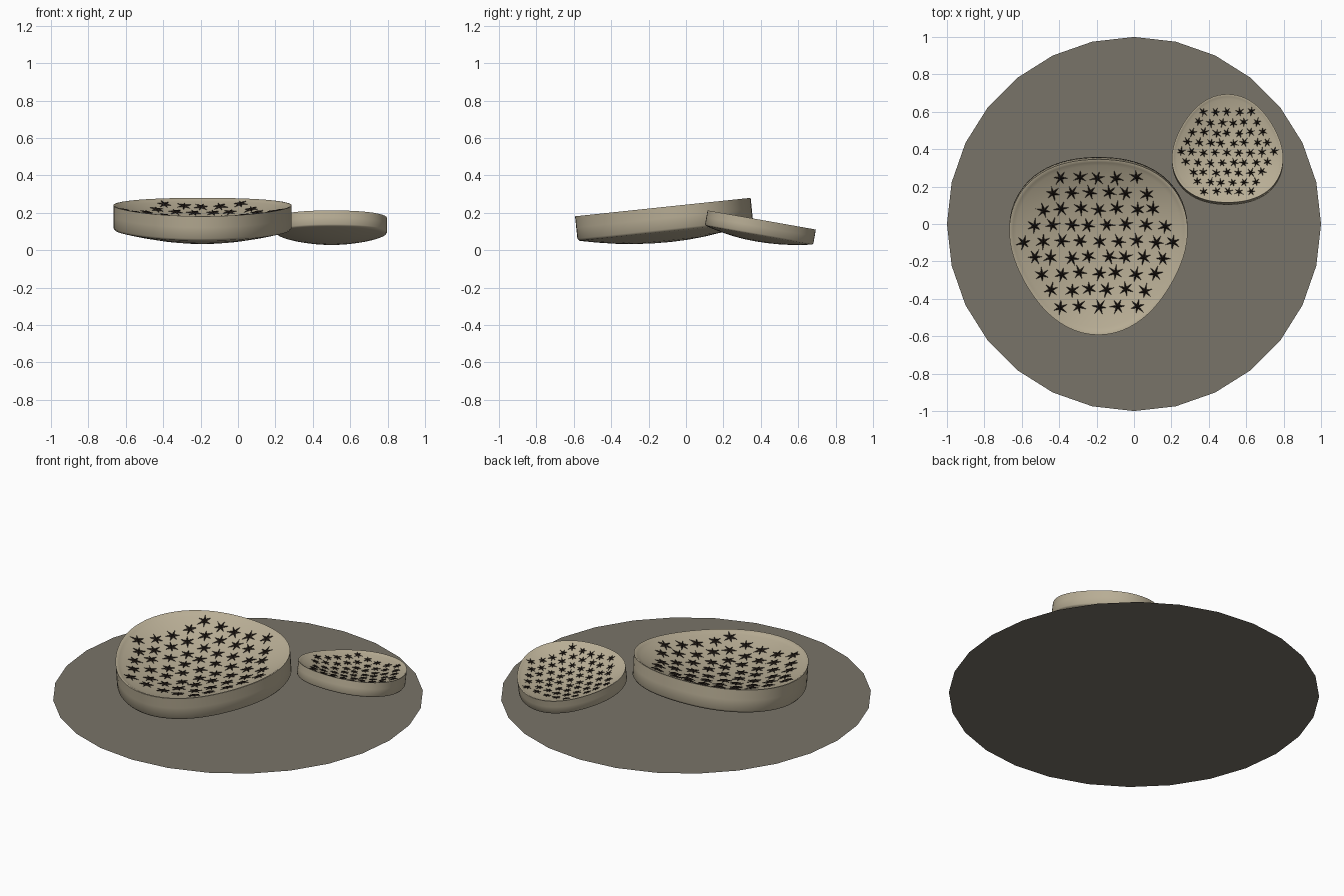
import bpy, bmesh, math, random
from mathutils import Matrix, Vector

if "Cube" in bpy.data.objects:
    bpy.data.objects.remove(bpy.data.objects["Cube"], do_unlink=True)

SIDES = 72
DISH_DEPTH = 0.1


def material(name, color):
    mat = bpy.data.materials.new(name)
    mat.use_nodes = True
    mat.diffuse_color = (*color, 1)
    bsdf = mat.node_tree.nodes["Principled BSDF"]
    bsdf.inputs["Base Color"].default_value = (*color, 1)
    bsdf.inputs["Roughness"].default_value = 0.8
    return mat


def make_object(name, bm, mat, smooth=False):
    bmesh.ops.recalc_face_normals(bm, faces=bm.faces)
    mesh = bpy.data.meshes.new(name)
    bm.to_mesh(mesh)
    bm.free()
    mesh.materials.append(mat)
    obj = bpy.data.objects.new(name, mesh)
    bpy.context.collection.objects.link(obj)
    if smooth:
        bpy.ops.object.select_all(action="DESELECT")
        obj.select_set(True)
        bpy.context.view_layer.objects.active = obj
        bpy.ops.object.shade_smooth_by_angle(angle=math.radians(40))
    return obj


def outline(angle):
    """Radius of the rounded three-lobed rim, with one lobe towards -y."""
    return 0.472 + 0.024 * math.cos(3 * (angle + math.pi / 2))


def dish_z(x, y):
    """Height of the hollow upper surface below the rim plane."""
    t = math.hypot(x, y) / outline(math.atan2(y, x))
    return -DISH_DEPTH * (1 - t ** 2.2)


def pad_mesh():
    """Domed underside, upright wall and hollow top in one closed skin."""
    under = [(t, -0.19 + 0.06 * t * t) for t in (0.2, 0.4, 0.6, 0.8, 0.92, 0.98)]
    wall = [(1, -0.12), (1, -0.06), (1, 0), (0.985, 0)]
    top = [(t, -DISH_DEPTH * (1 - t ** 2.2))
           for t in (0.96, 0.92, 0.86, 0.78, 0.68, 0.56, 0.42, 0.28, 0.14)]
    bm = bmesh.new()
    rings = []
    for scale, z in under + wall + top:
        ring = []
        for i in range(SIDES):
            a = math.tau * i / SIDES
            r = outline(a) * scale
            ring.append(bm.verts.new((r * math.cos(a), r * math.sin(a), z)))
        rings.append(ring)
    for low, high in zip(rings, rings[1:]):
        for i in range(SIDES):
            j = (i + 1) % SIDES
            bm.faces.new((low[i], low[j], high[j], high[i]))
    for ring, z in ((rings[0], -0.19), (rings[-1], -DISH_DEPTH)):
        tip = bm.verts.new((0, 0, z))
        for i in range(SIDES):
            bm.faces.new((ring[i], ring[(i + 1) % SIDES], tip))
    return bm


def spines_mesh(seed):
    """Six-pointed spine clusters on a hexagonal lattice, resting in the dish."""
    rng = random.Random(seed)
    bm = bmesh.new()
    for row in range(-4, 5):
        count = 9 - abs(row)
        for k in range(count):
            cx = (k - (count - 1) / 2) * 0.1 + rng.uniform(-0.01, 0.01)
            cy = row * 0.0866 + rng.uniform(-0.006, 0.006)
            turn = rng.uniform(0, math.tau)
            tip = bm.verts.new((cx, cy, dish_z(cx, cy) + 0.016))
            ring = []
            for i in range(12):
                a = turn + math.tau * i / 12
                r = 0.012 if i % 2 else rng.uniform(0.038, 0.046)
                x, y = cx + r * math.cos(a), cy + r * math.sin(a)
                ring.append(bm.verts.new((x, y, dish_z(x, y) + 0.005)))
            for i in range(12):
                bm.faces.new((ring[i], ring[(i + 1) % 12], tip))
    return bm


stone = material("grey brown ground", (0.19, 0.174, 0.138))
skin = material("pale khaki skin", (0.48, 0.42, 0.30))
dark = material("dark brown spines", (0.022, 0.015, 0.011))

# Flat ground disc
bm = bmesh.new()
bmesh.ops.create_circle(bm, cap_ends=True, segments=28, radius=1)
ground = make_object("ground_disc", bm, stone)
if ground.data.polygons[0].normal.z < 0:
    ground.data.flip_normals()

# Two pads: name, position of rim centre, size, tilt, turn
pads = [
    ("large_pad", (-0.19, -0.10, 0.233), 1.0, 6, 0),
    ("small_pad", (0.50, 0.39, 0.164), 0.623, 10, 180),
]
for name, place, size, tilt, turn in pads:
    pose = (Matrix.Translation(Vector(place))
            @ Matrix.Rotation(math.radians(turn), 4, "Z")
            @ Matrix.Rotation(math.radians(tilt), 4, "X")
            @ Matrix.Scale(size, 4))
    make_object(name, pad_mesh(), skin, smooth=True).matrix_world = pose
    make_object(name + "_spines", spines_mesh(4), dark).matrix_world = pose
